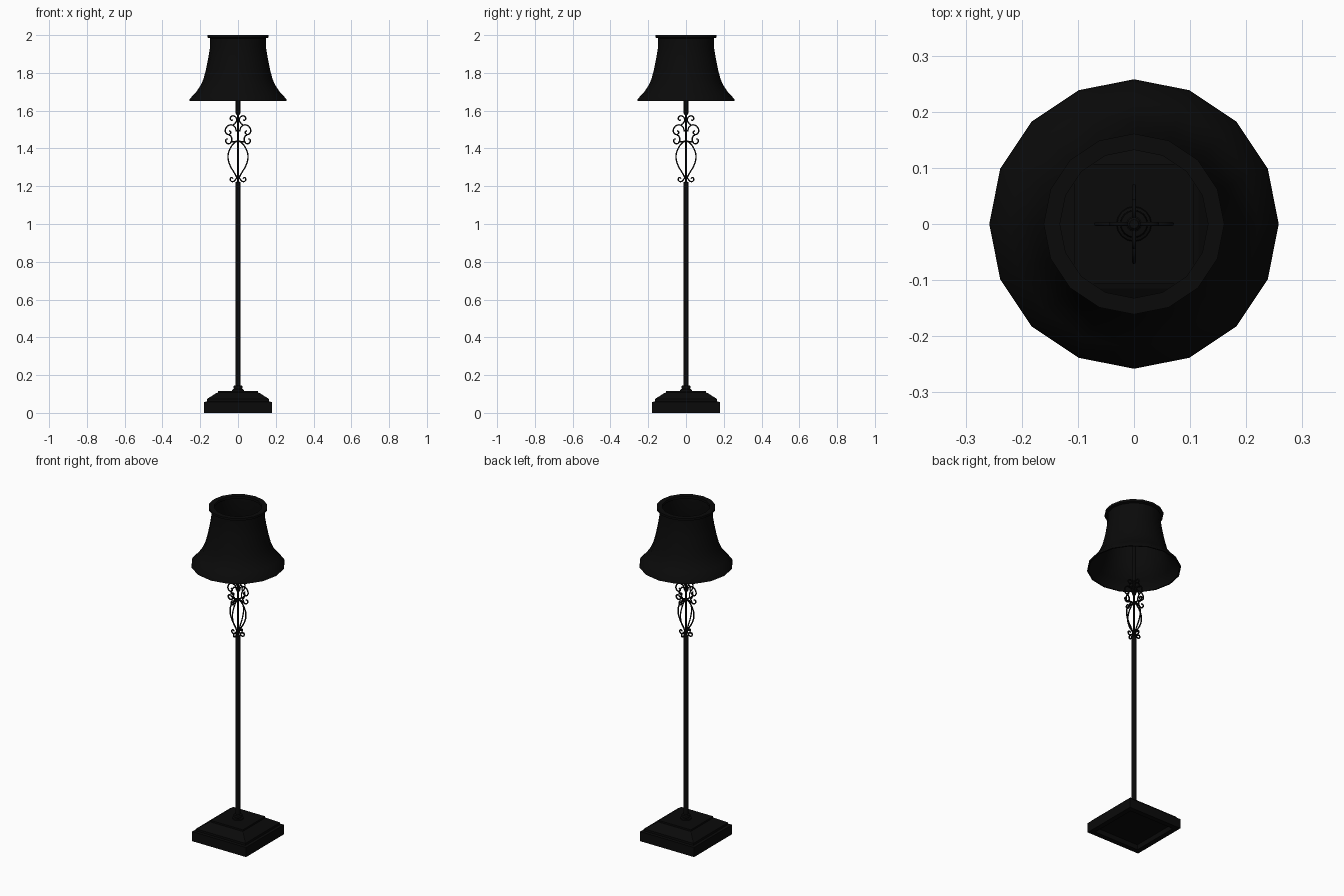
import bpy, bmesh
from math import cos, sin, pi, sqrt

cube = bpy.data.objects.get("Cube")
if cube:
    bpy.data.objects.remove(cube, do_unlink=True)


def make_material(name, value):
    mat = bpy.data.materials.new(name)
    mat.use_nodes = True
    colour = (value, value, value, 1)
    mat.diffuse_color = colour
    mat.node_tree.nodes["Principled BSDF"].inputs["Base Color"].default_value = colour
    return mat


black = make_material("black", 0.003)


def lathe(name, profile, sides, turn=0.0, stretch=1.0, closed=False, smooth=True):
    """Revolve (radius, height) points; open profiles are capped at both ends."""
    bm = bmesh.new()
    rings = []
    for r, z in profile:
        rings.append([bm.verts.new((r * stretch * cos(turn + 2 * pi * i / sides),
                                    r * stretch * sin(turn + 2 * pi * i / sides), z))
                      for i in range(sides)])
    pairs = list(zip(rings, rings[1:]))
    if closed:
        pairs.append((rings[-1], rings[0]))
    else:
        bm.faces.new(rings[0])
        bm.faces.new(rings[-1])
    for low, high in pairs:
        for i in range(sides):
            j = (i + 1) % sides
            bm.faces.new((low[i], low[j], high[j], high[i]))
    bmesh.ops.recalc_face_normals(bm, faces=bm.faces)
    mesh = bpy.data.meshes.new(name)
    bm.to_mesh(mesh)
    bm.free()
    mesh.materials.append(black)
    obj = bpy.data.objects.new(name, mesh)
    bpy.context.collection.objects.link(obj)
    if smooth:
        bpy.ops.object.select_all(action='DESELECT')
        obj.select_set(True)
        bpy.context.view_layer.objects.active = obj
        bpy.ops.object.shade_smooth_by_angle(angle=pi / 5)
    return obj


def wire(name, points, angle, radius=0.004):
    """Bend a round iron wire through (distance, height) points in one quarter."""
    curve = bpy.data.curves.new(name, 'CURVE')
    curve.dimensions = '3D'
    curve.resolution_u = 4
    curve.bevel_depth = radius
    curve.bevel_resolution = 1
    curve.use_fill_caps = True
    spline = curve.splines.new('BEZIER')
    spline.bezier_points.add(len(points) - 1)
    for p, (d, z) in zip(spline.bezier_points, points):
        p.co = (d * cos(angle), d * sin(angle), z)
        p.handle_left_type = p.handle_right_type = 'AUTO'
    curve.materials.append(black)
    obj = bpy.data.objects.new(name, curve)
    bpy.context.collection.objects.link(obj)


# Stepped square base with a hollow underside
lathe("base", [(0.15, 0.03), (0.15, 0), (0.18, 0), (0.18, 0.058), (0.165, 0.06),
               (0.165, 0.073), (0.115, 0.105), (0.107, 0.107), (0.107, 0.117)],
      4, turn=pi / 4, stretch=sqrt(2), smooth=False)

# Collar and pole
lathe("pole_collar", [(0.032, 0.115), (0.03, 0.124), (0.022, 0.127),
                      (0.025, 0.135), (0.023, 0.143), (0.014, 0.145)], 16)
lathe("lower_pole", [(0.014, 0.12), (0.014, 1.22), (0.006, 1.225)], 12)
lathe("centre_rod", [(0.005, 1.2), (0.005, 1.6)], 8)
lathe("upper_pole", [(0.006, 1.575), (0.012, 1.585), (0.012, 1.82), (0.008, 1.825)], 12)

# Wrought iron scrolls on four sides
scrolls = {
    "top_scroll": [(0.026, 1.551), (0.036, 1.55), (0.041, 1.56), (0.033, 1.571),
                   (0.016, 1.569), (0.007, 1.553), (0.014, 1.535), (0.03, 1.52)],
    "upper_side_scroll": [(0.008, 1.49), (0.02, 1.518), (0.045, 1.524), (0.064, 1.507),
                          (0.065, 1.484), (0.05, 1.474), (0.038, 1.484), (0.046, 1.495)],
    "lower_side_scroll": [(0.05, 1.474), (0.036, 1.462), (0.034, 1.44), (0.047, 1.425),
                          (0.063, 1.433), (0.063, 1.448), (0.052, 1.45)],
    "lyre_bow": [(0.003, 1.44), (0.024, 1.425), (0.046, 1.39), (0.053, 1.355),
                 (0.042, 1.31), (0.019, 1.27), (0.004, 1.24)],
    "shoulder": [(0.003, 1.44), (0.02, 1.436), (0.036, 1.436)],
    "bottom_scroll": [(0.004, 1.255), (0.015, 1.233), (0.03, 1.224), (0.041, 1.234),
                      (0.035, 1.246), (0.025, 1.24)],
}
for name, points in scrolls.items():
    for quarter in range(4):
        wire(f"{name}_{quarter + 1}", points, quarter * pi / 2)

# Flared bell shade, open at top and bottom
outer = [(0.258, 1.65), (0.256, 1.662), (0.222, 1.698), (0.197, 1.735), (0.182, 1.77),
         (0.169, 1.82), (0.157, 1.88), (0.149, 1.93), (0.148, 1.983), (0.161, 1.987),
         (0.161, 2.0)]
inner = [(0.132, 2.0), (0.132, 1.985)] + [(r - 0.008, z) for r, z in reversed(outer[:-2])]
lathe("lampshade", outer + inner, 16, closed=True)
